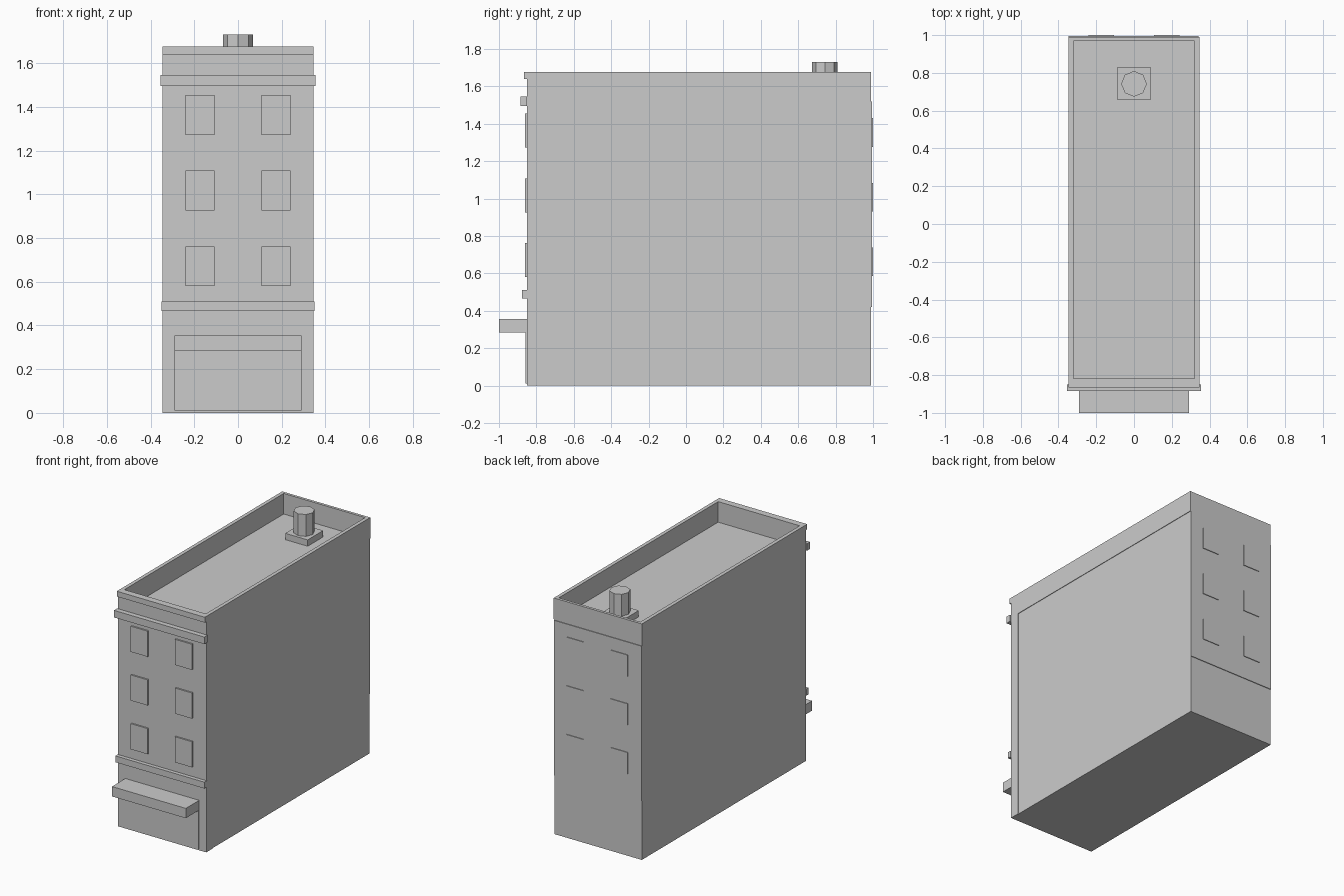
import bpy
import bmesh
from math import pi
from mathutils import Matrix

if "Cube" in bpy.data.objects:
    bpy.data.objects.remove(bpy.data.objects["Cube"], do_unlink=True)

GREY = (0.6, 0.6, 0.6, 1.0)
plaster = bpy.data.materials.new("light_grey")
plaster.use_nodes = True
plaster.diffuse_color = GREY
plaster.node_tree.nodes["Principled BSDF"].inputs["Base Color"].default_value = GREY


def finish(name, bm):
    mesh = bpy.data.meshes.new(name)
    bm.to_mesh(mesh)
    bm.free()
    mesh.materials.append(plaster)
    obj = bpy.data.objects.new(name, mesh)
    bpy.context.collection.objects.link(obj)
    return obj


def box_mesh(x, y, z):
    """Box spanning the given (low, high) ranges."""
    bm = bmesh.new()
    bmesh.ops.create_cube(bm, size=1)
    for v in bm.verts:
        v.co = [r[0] if c < 0 else r[1] for c, r in zip(v.co, (x, y, z))]
    return bm


def box(name, x, y, z):
    return finish(name, box_mesh(x, y, z))


HALF = 0.346            # half width of the building
FRONT, BACK = -0.85, 0.99
EAVES, ROOF, TOP = 1.525, 1.53, 1.676
STRIP = -0.78           # rear of the front wall

# Main block, with its +x side set slightly behind the front wall and parapet
box("main_block", (-HALF, HALF - 0.004), (STRIP, BACK), (0, EAVES))
box("front_wall", (-HALF, HALF), (FRONT, STRIP), (0, EAVES))
box("back_wall_facing", (-HALF, HALF - 0.004), (BACK, 0.995), (0.42, 1.52))

# Parapet: inset the top and push it down to the roof level
bm = box_mesh((-HALF, HALF), (FRONT, BACK), (EAVES, TOP))
top = max(bm.faces, key=lambda f: f.calc_center_median().z)
bmesh.ops.inset_region(bm, faces=[top], thickness=0.02)
for v in top.verts:
    v.co.x = 0.32 if v.co.x > 0 else -0.32
    v.co.y = 0.97 if v.co.y > 0 else -0.818
inner = bmesh.ops.extrude_discrete_faces(bm, faces=[])["faces"]
walls = bmesh.ops.extrude_face_region(bm, geom=[top])
for v in (g for g in walls["geom"] if isinstance(g, bmesh.types.BMVert)):
    v.co.z = ROOF
if top.is_valid:
    bm.faces.remove(top)
bmesh.ops.recalc_face_normals(bm, faces=bm.faces[:])
finish("parapet_and_roof", bm)

# Front mouldings, awning and shop front
box("parapet_lip", (-HALF, HALF), (-0.866, FRONT), (1.638, TOP))
box("upper_cornice", (-0.355, 0.355), (-0.885, FRONT), (1.495, 1.545))
box("lower_cornice", (-0.35, 0.35), (-0.877, FRONT), (0.465, 0.51))
box("awning", (-0.29, 0.29), (-1.0, FRONT), (0.285, 0.355))
box("shop_front", (-0.29, 0.29), (-0.857, FRONT), (0.01, 0.285))

# Windows, three floors and two columns on each end
for floor in range(3):
    z = 0.58 + floor * 0.346
    for side, sign in (("left", 1), ("right", -1)):
        span = sorted((sign * 0.107, sign * 0.24))
        box(f"front_window_{side}_{floor + 1}", span, (-0.861, FRONT), (z, z + 0.182))
        box(f"back_window_{side}_{floor + 1}", span, (BACK, 1.0), (z + 0.005, z + 0.158))

# Chimney
box("chimney_base", (-0.088, 0.088), (0.656, 0.83), (ROOF, 1.575))
bm = bmesh.new()
bmesh.ops.create_cone(bm, cap_ends=True, segments=8, radius1=0.068, radius2=0.068,
                      depth=0.155, matrix=Matrix.Translation((0, 0.742, 1.6525)))
finish("chimney_pot", bm)
